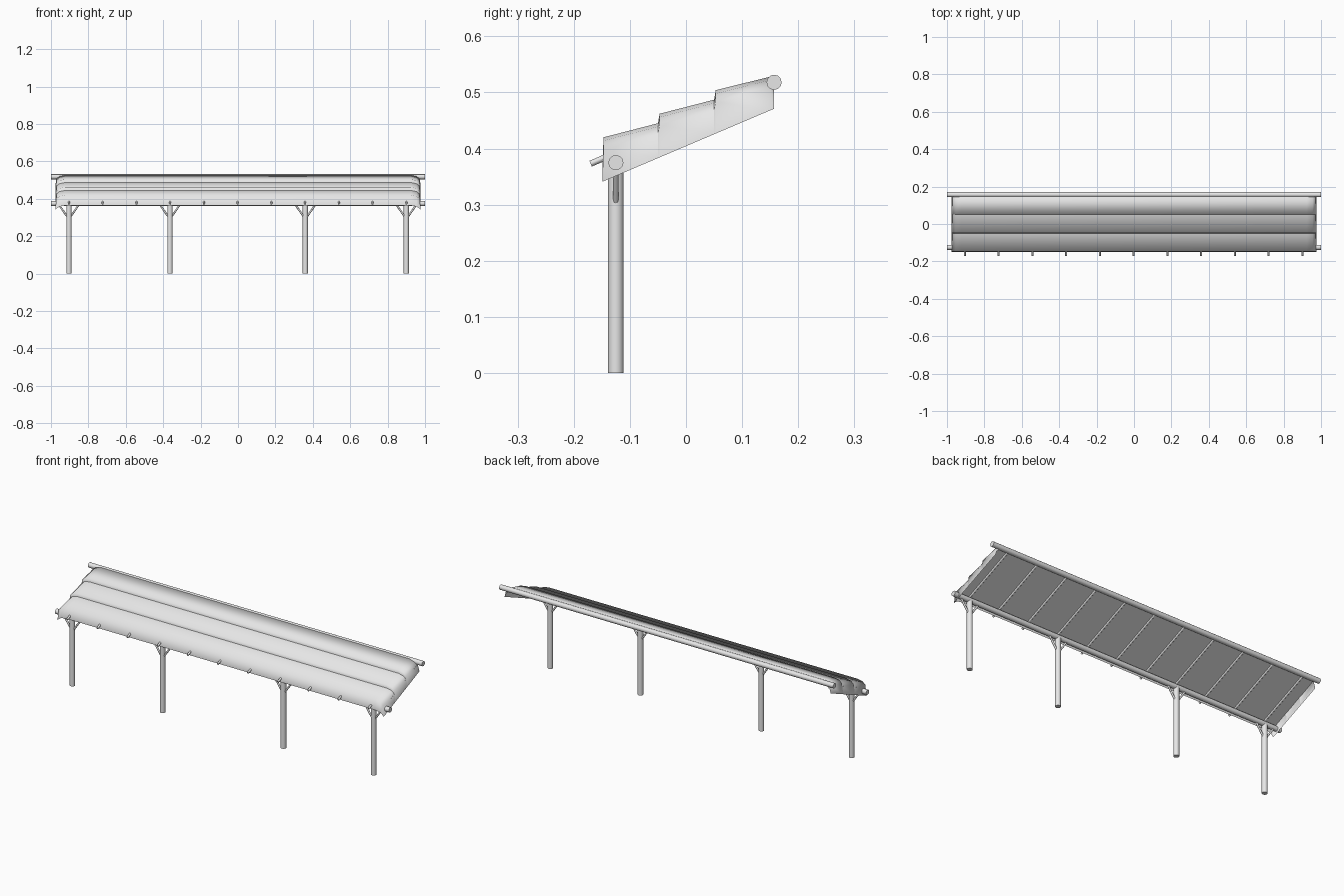
import bpy, bmesh, math
from mathutils import Vector

cube = bpy.data.objects.get("Cube")
if cube:
    bpy.data.objects.remove(cube, do_unlink=True)

GREY = (0.8, 0.8, 0.8, 1)
mat = bpy.data.materials.new("pale grey")
mat.use_nodes = True
mat.diffuse_color = GREY
mat.node_tree.nodes["Principled BSDF"].inputs["Base Color"].default_value = GREY


def finish(bm, name):
    bmesh.ops.recalc_face_normals(bm, faces=bm.faces)
    mesh = bpy.data.meshes.new(name)
    bm.to_mesh(mesh)
    bm.free()
    mesh.materials.append(mat)
    obj = bpy.data.objects.new(name, mesh)
    bpy.context.collection.objects.link(obj)
    return obj


def pole(name, start, end, radius, sides=12):
    """Round pole between two points, smooth sides and flat caps."""
    a, b = Vector(start), Vector(end)
    bm = bmesh.new()
    bmesh.ops.create_cone(bm, cap_ends=True, segments=sides,
                          radius1=radius, radius2=radius, depth=(b - a).length)
    for f in bm.faces:
        f.smooth = len(f.verts) == 4
    for e in bm.edges:
        e.smooth = all(f.smooth for f in e.link_faces)
    obj = finish(bm, name)
    obj.location = (a + b) / 2
    obj.rotation_euler = (b - a).to_track_quat('Z', 'Y').to_euler()
    return obj


def rafter_z(y):
    return 0.373 + 0.43 * (y + 0.17)


def flap_z(y):
    return 0.468 + 0.425 * (y - 0.15)


# Long beams carrying the roof
FRONT_Y = -0.125
pole("front_beam", (-1, FRONT_Y, 0.375), (1, FRONT_Y, 0.375), 0.0135)
pole("back_beam", (-1, 0.157, 0.518), (1, 0.157, 0.518), 0.0135)

# Posts, each with a pair of diagonal braces
for x in (-0.904, -0.364, 0.36, 0.9):
    pole("post", (x, FRONT_Y, 0), (x, FRONT_Y, 0.372), 0.014, 16)
    for side in (-1, 1):
        pole("brace", (x + side * 0.006, FRONT_Y, 0.3),
             (x + side * 0.054, FRONT_Y, 0.37), 0.005, 8)

# Rafters with their tips poking out of the front
for i in range(11):
    x = -0.904 + i * 0.1804
    pole("rafter", (x, -0.17, rafter_z(-0.17)), (x, 0.155, rafter_z(0.155)), 0.0055, 8)

# Roof covering: stepped profile swept along x, rounded into hanging end flaps
profile = [(-0.149, 0.364), (-0.147, 0.42), (-0.05, 0.445), (-0.047, 0.462),
           (0.05, 0.487), (0.053, 0.504), (0.15, 0.528), (0.157, 0.51)]
half = [(0.925, 0), (0.955, 0.006), (0.971, 0.02), (0.977, None)]
stations = [(-x, d) for x, d in reversed(half)] + half
bm = bmesh.new()
rows = []
for x, drop in stations:
    row = []
    for j, (y, z) in enumerate(profile):
        if drop is None:
            z = flap_z(y)
        elif j == 0:
            z -= drop * 0.8
        else:
            z -= drop
        row.append(bm.verts.new((x, y, z)))
    rows.append(row)
for r0, r1 in zip(rows, rows[1:]):
    for j in range(len(profile) - 1):
        bm.faces.new((r0[j], r1[j], r1[j + 1], r0[j + 1])).smooth = True
# Crisp creases where one layer tucks under the next
for r0, r1 in zip(rows, rows[1:]):
    for j in (2, 4):
        bm.edges.get((r0[j], r1[j])).smooth = False
finish(bm, "roof_covering")

# Flat underside of the roof
bm = bmesh.new()
corners = [(-0.972, -0.147), (0.972, -0.147), (0.972, 0.157), (-0.972, 0.157)]
bm.faces.new([bm.verts.new((x, y, rafter_z(y))) for x, y in reversed(corners)])
under = finish(bm, "roof_underside")
under.data.flip_normals() if under.data.polygons[0].normal.z > 0 else None
